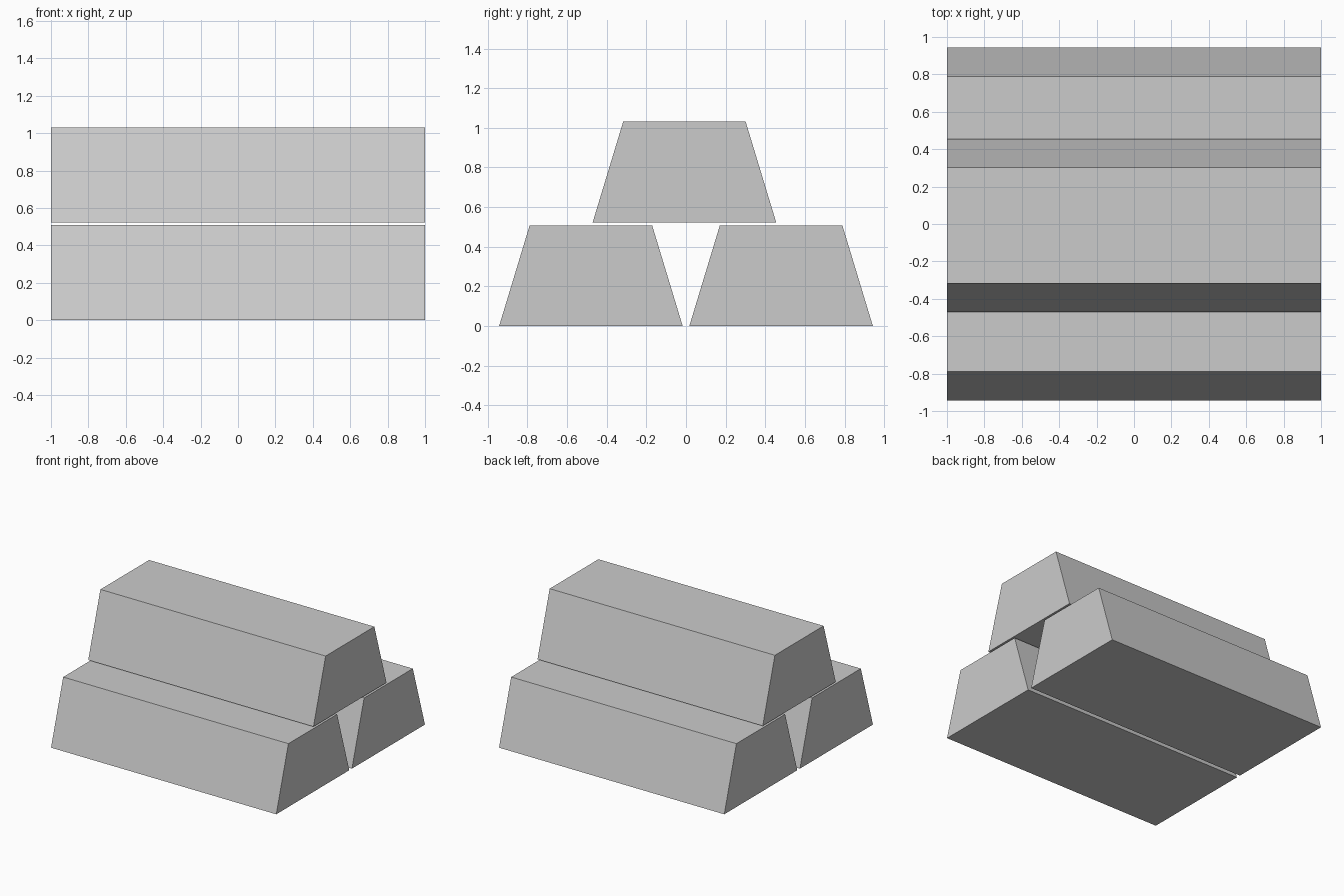
import bpy, bmesh

if "Cube" in bpy.data.objects:
    bpy.data.objects.remove(bpy.data.objects["Cube"])

LENGTH, BASE, TOP, HEIGHT = 2.0, 0.926, 0.618, 0.508


def ingot(name, y, z):
    # Trapezoid profile extruded along x
    bm = bmesh.new()
    profile = [(-BASE / 2, 0), (BASE / 2, 0), (TOP / 2, HEIGHT), (-TOP / 2, HEIGHT)]
    face = bm.faces.new([bm.verts.new((-LENGTH / 2, py, pz)) for py, pz in profile])
    ext = bmesh.ops.extrude_face_region(bm, geom=[face], use_keep_orig=True)
    verts = [g for g in ext["geom"] if isinstance(g, bmesh.types.BMVert)]
    bmesh.ops.translate(bm, verts=verts, vec=(LENGTH, 0, 0))
    bmesh.ops.recalc_face_normals(bm, faces=bm.faces)
    mesh = bpy.data.meshes.new(name)
    bm.to_mesh(mesh)
    bm.free()
    obj = bpy.data.objects.new(name, mesh)
    obj.location = (0, y, z)
    bpy.context.collection.objects.link(obj)


# Two bars side by side, one resting above the gap
ingot("front_bar", -0.48, 0)
ingot("back_bar", 0.48, 0)
ingot("upper_bar", -0.008, 0.523)
